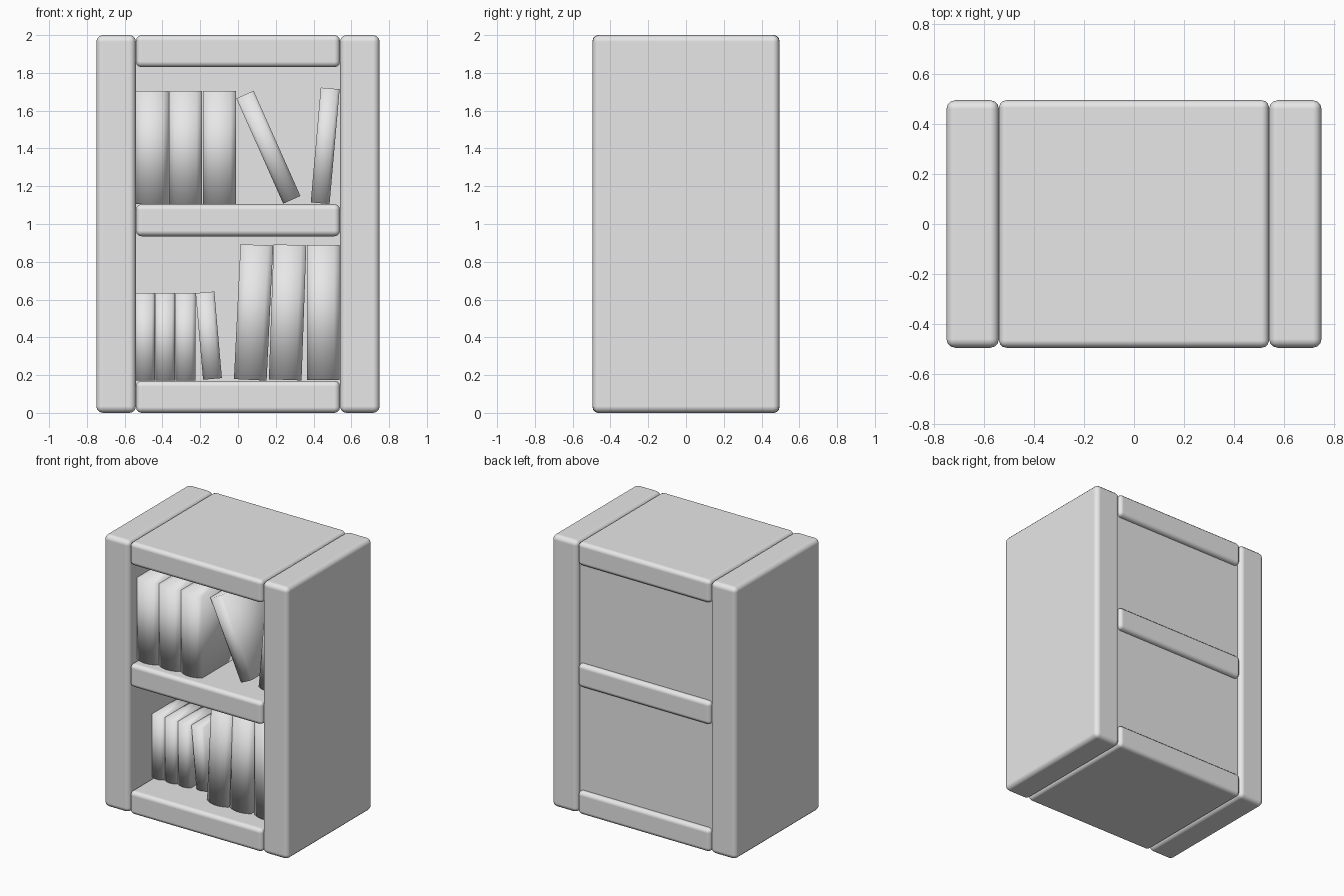
import bpy, bmesh, math
from mathutils import Matrix

cube = bpy.data.objects.get("Cube")
if cube:
    bpy.data.objects.remove(cube, do_unlink=True)

grey = bpy.data.materials.new("plain_grey")
grey.use_nodes = True
grey.diffuse_color = (0.8, 0.8, 0.8, 1)
grey.node_tree.nodes["Principled BSDF"].inputs["Base Color"].default_value = (0.8, 0.8, 0.8, 1)


def add_object(name, bm, smooth):
    bmesh.ops.recalc_face_normals(bm, faces=bm.faces)
    for f in bm.faces:
        f.smooth = smooth
    mesh = bpy.data.meshes.new(name)
    bm.to_mesh(mesh)
    bm.free()
    mesh.materials.append(grey)
    obj = bpy.data.objects.new(name, mesh)
    bpy.context.collection.objects.link(obj)
    return obj


def board(name, x, y, z, radius=0.0):
    """Box between (min, max) pairs, with softly rounded edges."""
    bm = bmesh.new()
    bmesh.ops.create_cube(bm, size=1)
    for v in bm.verts:
        for i, (lo, hi) in enumerate((x, y, z)):
            v.co[i] = lo if v.co[i] < 0 else hi
    obj = add_object(name, bm, radius > 0)
    if radius:
        mod = obj.modifiers.new("rounded_edges", "BEVEL")
        mod.width = radius
        mod.segments = 3
        mod.harden_normals = True


def book(name, x, z, width, height, depth, front, lean=0):
    """Extruded outline with a bulging spine, leaning about its foot."""
    bm = bmesh.new()
    w, steps, bulge = width / 2, 6, width * 0.17
    outline = [(w, depth), (-w, depth)]
    for i in range(steps + 1):
        t = -1 + 2 * i / steps
        outline.append((w * t, -bulge * (1 - t * t)))
    base = bm.faces.new([bm.verts.new((px, py, 0)) for px, py in outline])
    top = bmesh.ops.extrude_face_region(bm, geom=[base], use_keep_orig=True)
    for v in top["geom"]:
        if isinstance(v, bmesh.types.BMVert):
            v.co.z = height
    obj = add_object(name, bm, True)
    obj.matrix_world = (Matrix.Translation((x, front, z))
                        @ Matrix.Rotation(math.radians(lean), 4, "Y"))


# Case: two sides, three shelves and a recessed back
depth_range = (-0.495, 0.495)
for side, x in (("left", (0.54, 0.75)), ("right", (-0.75, -0.54))):
    board(side + "_side", x, depth_range, (0, 2), 0.035)
for name, z in (("bottom", 0), ("middle", 0.935), ("top", 1.83)):
    board(name + "_shelf", (-0.54, 0.54), depth_range, (z, z + 0.17), 0.03)
board("back_panel", (-0.55, 0.55), (0.41, 0.46), (0.05, 1.95))

# Upper row of books
for i in range(3):
    book(f"upper_book_{i + 1}", -0.456 + 0.179 * i, 1.105, 0.174, 0.6, 0.6, -0.4)
book("upper_leaning_book", 0.285, 1.128, 0.1, 0.61, 0.6, -0.31, -24)
book("upper_end_book", 0.435, 1.11, 0.1, 0.61, 0.6, -0.31, 5)

# Lower row: small books, then large ones
for i in range(3):
    book(f"small_book_{i + 1}", -0.492 + 0.107 * i, 0.172, 0.105, 0.463, 0.46, -0.225)
book("small_leaning_book", -0.135, 0.18, 0.1, 0.46, 0.46, -0.22, -5)
for i, (x, lean) in enumerate(((0.065, 2.8), (0.25, 2), (0.452, 0))):
    book(f"large_book_{i + 1}", x, 0.175, 0.173, 0.715, 0.7, -0.33, lean)
